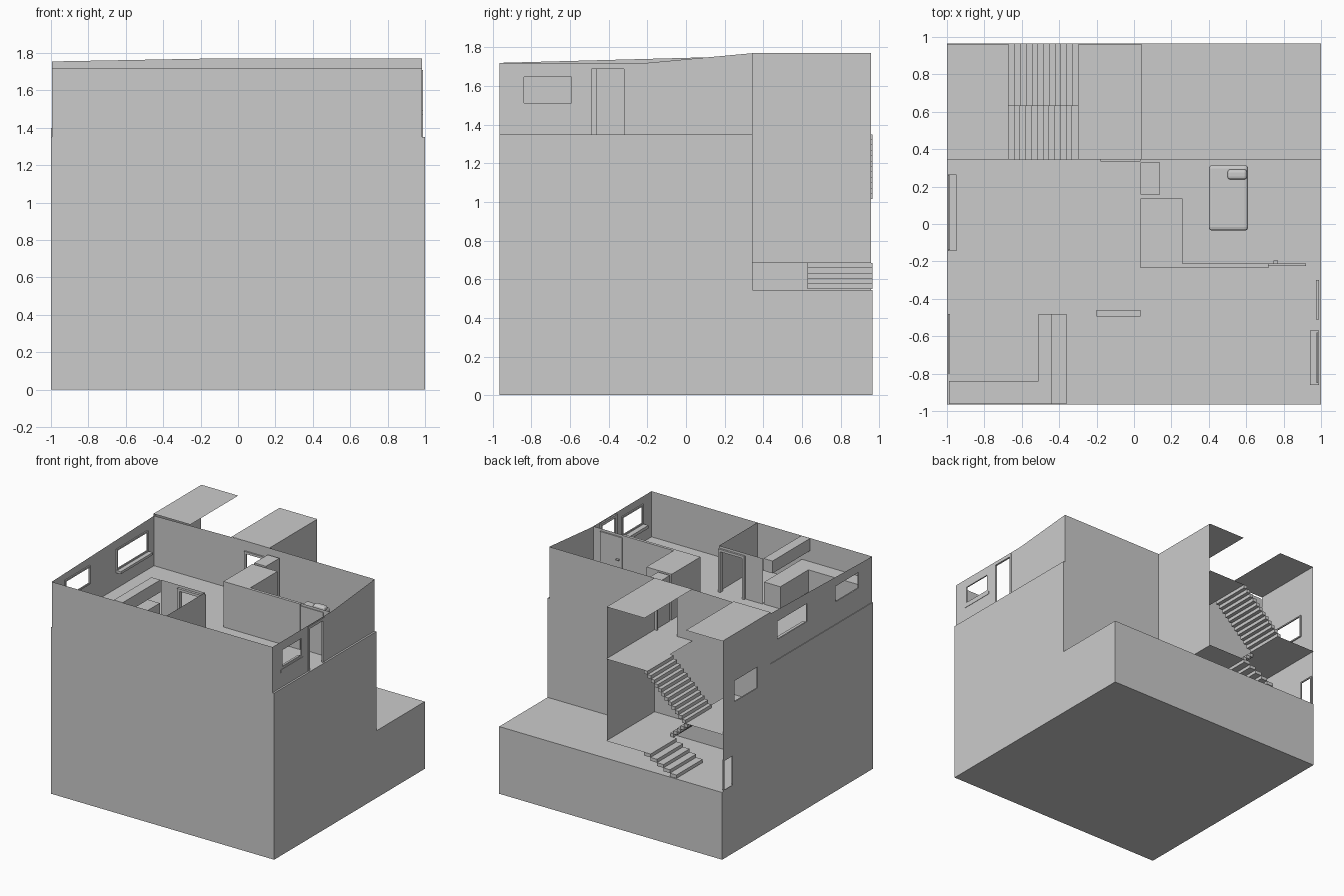
import bpy, bmesh
from mathutils import Vector

if "Cube" in bpy.data.objects:
    bpy.data.objects.remove(bpy.data.objects["Cube"])


def finish(name, bm):
    me = bpy.data.meshes.new(name)
    bm.to_mesh(me)
    bm.free()
    ob = bpy.data.objects.new(name, me)
    bpy.context.scene.collection.objects.link(ob)
    return ob


def add_box(bm, x0, x1, y0, y1, z0, z1):
    vs = bmesh.ops.create_cube(bm, size=1)["verts"]
    for v in vs:
        v.co = Vector(((x0 + x1) / 2 + v.co.x * (x1 - x0),
                       (y0 + y1) / 2 + v.co.y * (y1 - y0),
                       (z0 + z1) / 2 + v.co.z * (z1 - z0)))


def box(name, *b, bevel=0):
    bm = bmesh.new()
    add_box(bm, *b)
    ob = finish(name, bm)
    if bevel:
        m = ob.modifiers.new("bevel", "BEVEL")
        m.width, m.segments = bevel, 3
    return ob


def prism(name, pts, axis, d0, d1):
    """Extrude a 2D outline: axis x takes (y, z), axis z takes (x, y)."""
    bm = bmesh.new()
    put = (lambda p, d: (d, *p)) if axis == "x" else (lambda p, d: (*p, d))
    f = bm.faces.new([bm.verts.new(put(p, d0)) for p in pts])
    r = bmesh.ops.extrude_face_region(bm, geom=[f])
    off = Vector((d1 - d0, 0, 0) if axis == "x" else (0, 0, d1 - d0))
    for g in r["geom"]:
        if isinstance(g, bmesh.types.BMVert):
            g.co += off
    bmesh.ops.recalc_face_normals(bm, faces=bm.faces)
    return finish(name, bm)


def sheet(name, x0, x1, y0, y1, z):
    bm = bmesh.new()
    bm.faces.new([bm.verts.new(p) for p in
                  ((x0, y0, z), (x1, y0, z), (x1, y1, z), (x0, y1, z))])
    return finish(name, bm)


def wall(name, axis, pos, z0, top, holes=()):
    """Thin wall in plane axis=pos; top = [(along, z)...]; holes = (a0, a1, z0, z1)."""
    def height(a):
        for (p, q), (r, s) in zip(top, top[1:]):
            if p - 1e-6 <= a <= r + 1e-6:
                return q + (s - q) * (a - p) / (r - p)
    cuts = sorted({p[0] for p in top} | {h[i] for h in holes for i in (0, 1)})
    bm = bmesh.new()

    def quad(a, b, l, ta, tb):
        pts = [(a, l), (b, l), (b, tb), (a, ta)]
        bm.faces.new([bm.verts.new((pos, u, z) if axis == "x" else (u, pos, z)) for u, z in pts])

    for a, b in zip(cuts, cuts[1:]):
        low = z0
        for h in holes:
            if h[0] - 1e-6 <= a and b <= h[1] + 1e-6:
                if h[2] > z0:
                    quad(a, b, z0, h[2], h[2])
                low = h[3]
        quad(a, b, low, height(a), height(b))
    bmesh.ops.remove_doubles(bm, verts=bm.verts, dist=1e-5)
    return finish(name, bm)


def frame(name, axis, p0, p1, a0, a1, z0, z1, w, bottom=True):
    """Rectangular frame of bar width w."""
    bm = bmesh.new()
    bars = [(a0, a0 + w, z0, z1), (a1 - w, a1, z0, z1), (a0 + w, a1 - w, z1 - w, z1)]
    if bottom:
        bars.append((a0 + w, a1 - w, z0, z0 + w))
    for u0, u1, l, t in bars:
        b = (p0, p1, u0, u1) if axis == "x" else (u0, u1, p0, p1)
        add_box(bm, *b, l, t)
    return finish(name, bm)


def flight(name, n, x0, x1, z0, z1, y0, y1):
    """Separate block treads climbing from (x0, z0) to (x1, z1)."""
    bm = bmesh.new()
    dx, dz = (x1 - x0) / n, (z1 - z0) / n
    for i in range(n):
        a, b = sorted((x0 + i * dx, x0 + (i + 1) * dx))
        add_box(bm, a, b, y0, y1, z0 + i * dz, z0 + (i + 1) * dz)
    return finish(name, bm)


F, T, R = 1.35, 1.72, 1.77          # upper floor, low wall top, high wall top
YF, YB, YE = -0.965, 0.345, 0.965   # front, room back, stairwell back

# Solid lower storeys with the low terrace behind
prism("lower_building", [(YF, 0), (YE, 0), (YE, 0.545), (YB, 0.545), (YB, F), (YF, F)], "x", -1, 1)

# Upper floor outer walls
wall("front_wall", "y", YF, F, [(-0.995, T), (0.985, T)])
wall("right_wall", "x", 0.985, F, [(YF, T), (-0.2, T), (YB, R)],
     [(-0.85, -0.58, 1.5, 1.66), (-0.5, -0.3, F, 1.70)])
wall("left_wall", "x", -0.995, F, [(YF, T), (YB, 1.755)],
     [(-0.80, -0.48, 1.52, 1.67), (-0.14, 0.26, 1.50, 1.67)])
wall("back_wall", "y", YB, F, [(-0.995, 1.755), (-0.18, R), (0.985, R)],
     [(-0.18, 0.035, F, 1.69)])

# Window frames, sills and door frames
frame("right_window_frame", "x", 0.975, 0.985, -0.85, -0.58, 1.5, 1.66, 0.012)
box("right_window_sill", 0.94, 0.988, -0.86, -0.57, 1.47, 1.495)
frame("right_door_frame", "x", 0.973, 0.988, -0.51, -0.30, F, 1.71, 0.022, False)
frame("left_front_window_frame", "x", -0.995, -0.985, -0.80, -0.48, 1.52, 1.67, 0.012)
frame("left_back_window_frame", "x", -0.995, -0.985, -0.14, 0.26, 1.50, 1.67, 0.012)
box("left_window_sill", -0.995, -0.95, -0.145, 0.265, 1.48, 1.50)
frame("back_door_frame", "y", 0.333, 0.347, -0.18, 0.035, F, 1.69, 0.018, False)

# Front room partitions with a framed doorway
wall("hall_partition", "y", -0.475, F, [(-0.36, T), (0.035, T)], [(-0.19, 0.025, F, 1.69)])
wall("side_partition", "x", 0.035, F, [(YF, T), (-0.475, T)])
frame("hall_door_frame", "y", -0.495, -0.46, -0.2, 0.035, F, 1.70, 0.02, False)

# Closet with its long partition, closed door and side cabinet
prism("closet_and_partition", [(0.035, -0.235), (0.72, -0.235), (0.72, -0.212), (0.26, -0.212),
                               (0.26, 0.135), (0.035, 0.135)], "z", F, T)
wall("bedroom_end_partition", "y", -0.22, F, [(0.72, T), (0.985, T)], [(0.72, 0.92, F, 1.70)])
frame("bedroom_door_frame", "y", -0.225, -0.21, 0.72, 0.92, F, 1.70, 0.015, False)
box("bedroom_door", 0.735, 0.905, -0.222, -0.213, F, 1.685)
box("bedroom_door_handle", 0.745, 0.77, -0.213, -0.195, 1.51, 1.52)
box("side_cabinet", 0.035, 0.14, 0.158, 0.33, F, T)

# Bed and pillow
box("bed", 0.40, 0.61, -0.035, 0.315, F + 0.005, 1.455, bevel=0.018)
box("pillow", 0.50, 0.605, 0.238, 0.292, 1.44, 1.478, bevel=0.016)

# Kitchen counter and the beam above it
prism("kitchen_counter", [(-0.99, YF + 0.002), (-0.365, YF + 0.002), (-0.365, -0.48), (-0.51, -0.48),
                          (-0.51, -0.84), (-0.99, -0.84)], "z", F, 1.53)
box("kitchen_beam", -0.44, -0.36, YF + 0.002, -0.48, 1.62, T)

# Stairwell walls, floors and roof sheets
wall("stairwell_left_wall", "x", -1, 0.545, [(YB, R), (0.957, R)],
     [(0.50, 0.82, 1.21, 1.40), (0.80 + 0.02, 0.945, 0.555, 0.80)])
wall("stairwell_right_wall", "x", 0.04, 0.685, [(YB, R), (0.957, R)])
sheet("entry_landing", -0.30, 0.04, YB, YE, 0.685)
sheet("middle_landing", -1, -0.67, YB, YE, 1.015)
sheet("top_landing", -0.30, 0.04, YB, YE, F)
for side, x0, x1 in (("left", -1, -0.67), ("right", -0.30, 0.04)):
    sheet("stairwell_roof_" + side, x0, x1, YB, 0.96, R)
frame("stairwell_window_frame", "x", -1, -0.99, 0.50, 0.82, 1.21, 1.40, 0.01)
frame("entry_door_frame", "x", -1, -0.99, 0.82, 0.945, 0.555, 0.80, 0.01, False)

# Three flights of open block steps
flight("entry_steps", 5, -0.59, -0.30, 0.55, 0.685, 0.63, YE)
flight("lower_flight", 12, -0.30, -0.67, 0.685, 1.015, YB, 0.63)
flight("upper_flight", 12, -0.67, -0.30, 1.015, F, 0.63, YE)
